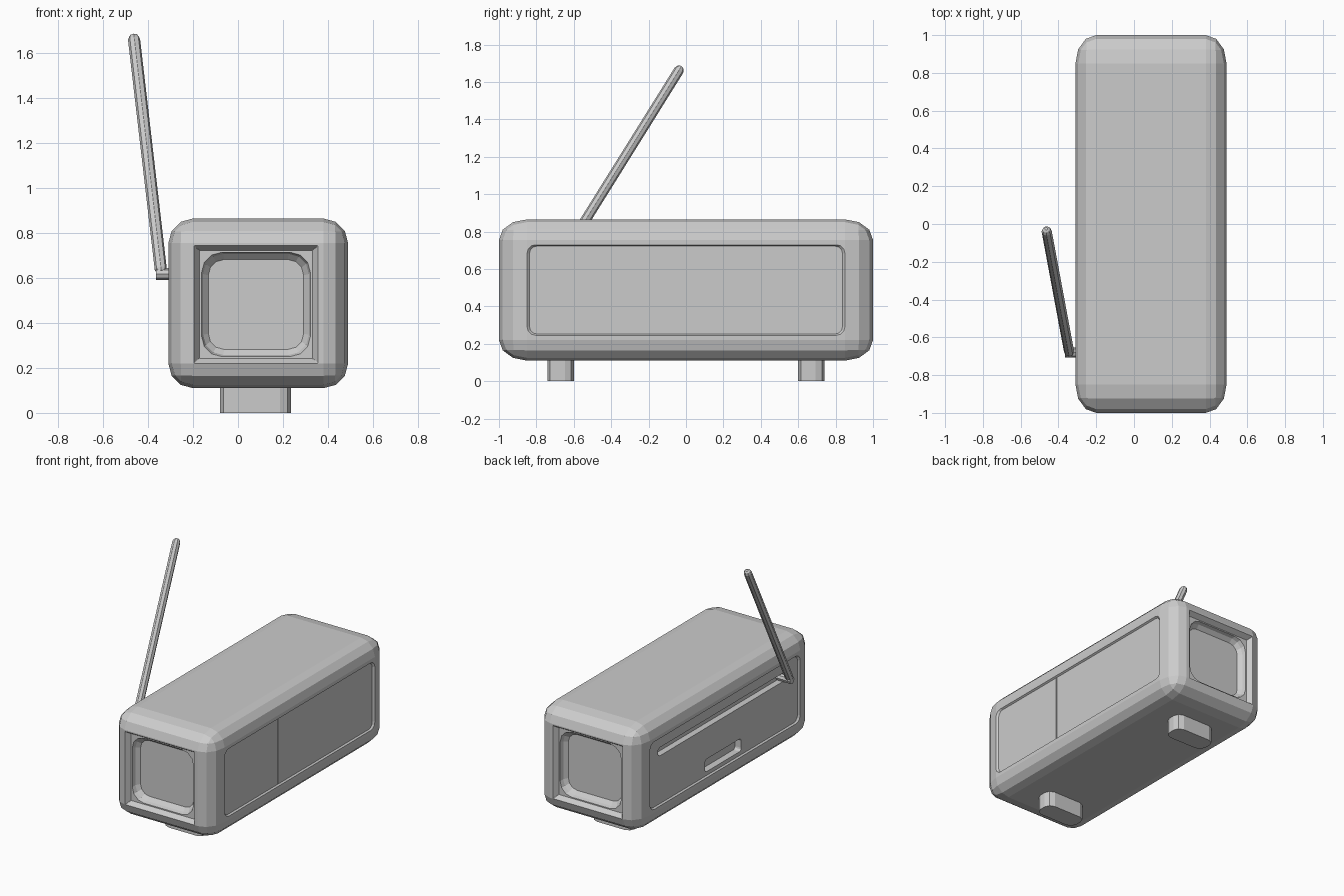
import bpy, bmesh, math
from mathutils import Vector, Matrix

cube = bpy.data.objects.get("Cube")
if cube:
    bpy.data.objects.remove(cube)

grey = bpy.data.materials.new("plain_grey")
grey.use_nodes = True
colour = (0.6, 0.6, 0.6, 1)
grey.diffuse_color = colour
grey.node_tree.nodes["Principled BSDF"].inputs["Base Color"].default_value = colour


def finish(name, bm):
    bmesh.ops.recalc_face_normals(bm, faces=bm.faces)
    mesh = bpy.data.meshes.new(name)
    bm.to_mesh(mesh)
    bm.free()
    mesh.materials.append(grey)
    obj = bpy.data.objects.new(name, mesh)
    bpy.context.collection.objects.link(obj)
    return obj


def loft(name, origin, u, v, w, rings, segs=3):
    """Stack rounded rectangles (half width, half height, radius, depth) along w."""
    bm = bmesh.new()
    origin, u, v, w = map(Vector, (origin, u, v, w))
    loops = []
    for hw, hh, r, depth in rings:
        loop = []
        for k, (su, sv) in enumerate([(1, 1), (-1, 1), (-1, -1), (1, -1)]):
            for i in range(segs + 1):
                a = math.pi / 2 * (k + i / segs)
                pu = su * (hw - r) + r * math.cos(a)
                pv = sv * (hh - r) + r * math.sin(a)
                loop.append(bm.verts.new(origin + u * pu + v * pv + w * depth))
        loops.append(loop)
    n = len(loops[0])
    for a, b in zip(loops, loops[1:]):
        for i in range(n):
            j = (i + 1) % n
            bm.faces.new((a[i], a[j], b[j], b[i]))
    bm.faces.new(loops[0])
    bm.faces.new(loops[-1])
    return finish(name, bm)


def carve(target, cutter):
    cutter.hide_render = True
    mod = target.modifiers.new("carve", "BOOLEAN")
    mod.operation = "DIFFERENCE"
    mod.solver = "EXACT"
    mod.object = cutter
    bpy.context.view_layer.objects.active = target
    bpy.ops.object.modifier_apply(modifier=mod.name)
    bpy.data.objects.remove(cutter)


# Rounded case, with longer rounding towards its ends
MID = Vector((0.09, 0, 0.4875))
stretch = 1.36
bm = bmesh.new()
bmesh.ops.create_cube(bm, size=1)
bmesh.ops.scale(bm, vec=(0.8, 2 / stretch, 0.755), verts=bm.verts)
bmesh.ops.bevel(bm, geom=bm.edges[:], offset=0.11, segments=3, profile=0.5, affect="EDGES")
bmesh.ops.scale(bm, vec=(1, stretch, 1), verts=bm.verts)
bmesh.ops.translate(bm, vec=MID, verts=bm.verts)
body = finish("case", bm)

# Stepped rounded recess in each end
for s in (-1, 1):
    carve(body, loft("end_cutter", (0.08, s, 0.4825), (1, 0, 0), (0, 0, 1), (0, -s, 0), [
        (0.275, 0.262, 0.003, -0.05), (0.275, 0.262, 0.003, 0),
        (0.252, 0.24, 0.003, 0.035), (0.242, 0.232, 0.09, 0.035),
        (0.235, 0.225, 0.09, 0.06), (0.212, 0.2, 0.07, 0.085)]))

# Shallow rounded panel in each side
for x, s in ((-0.31, -1), (0.49, 1)):
    carve(body, loft("panel_cutter", (x, 0, 0.4875), (0, 1, 0), (0, 0, 1), (-s, 0, 0), [
        (0.85, 0.242, 0.045, -0.05), (0.85, 0.242, 0.045, 0), (0.837, 0.235, 0.04, 0.012)]))

# Seam on the left panel
carve(body, loft("seam_cutter", (0.478, -0.235, 0.4875), (0, 1, 0), (0, 0, 1), (-1, 0, 0),
                 [(0.003, 0.236, 0.001, -0.005), (0.003, 0.236, 0.001, 0.006)]))

# Aerial channel and grip slot on the right panel
for y, z, hw, hh, r, d in ((0.01, 0.625, 0.735, 0.03, 0.028, 0.045),
                           (0.005, 0.325, 0.205, 0.045, 0.02, 0.05)):
    carve(body, loft("slot_cutter", (-0.298, y, z), (0, 1, 0), (0, 0, 1), (1, 0, 0),
                     [(hw, hh, r, -0.05), (hw, hh, r, d)]))

# Feet
for name, y in (("front_foot", -0.67), ("back_foot", 0.67)):
    loft(name, (0.078, y, 0), (1, 0, 0), (0, 1, 0), (0, 0, 1),
         [(0.157, 0.07, 0.048, 0), (0.157, 0.07, 0.048, 0.13)], segs=2)

# Aerial pivot
bm = bmesh.new()
bmesh.ops.create_cone(bm, cap_ends=True, segments=8, radius1=0.026, radius2=0.026, depth=0.11,
                      matrix=Matrix.Translation((-0.31, -0.68, 0.618)) @ Matrix.Rotation(math.pi / 2, 4, "Y"))
finish("aerial_pivot", bm)

# Aerial rod with a rounded tip
base, tip = Vector((-0.342, -0.685, 0.625)), Vector((-0.465, -0.025, 1.683))
axis = (tip - base).normalized()
side = axis.cross(Vector((1, 0, 0))).normalized()
length = (tip - base).length
loft("aerial", base, side, axis.cross(side), axis,
     [(r, r, r * 0.99, d) for r, d in ((0.02, 0), (0.027, 0.015), (0.027, length - 0.025),
                                       (0.02, length - 0.008), (0.008, length))], segs=2)
